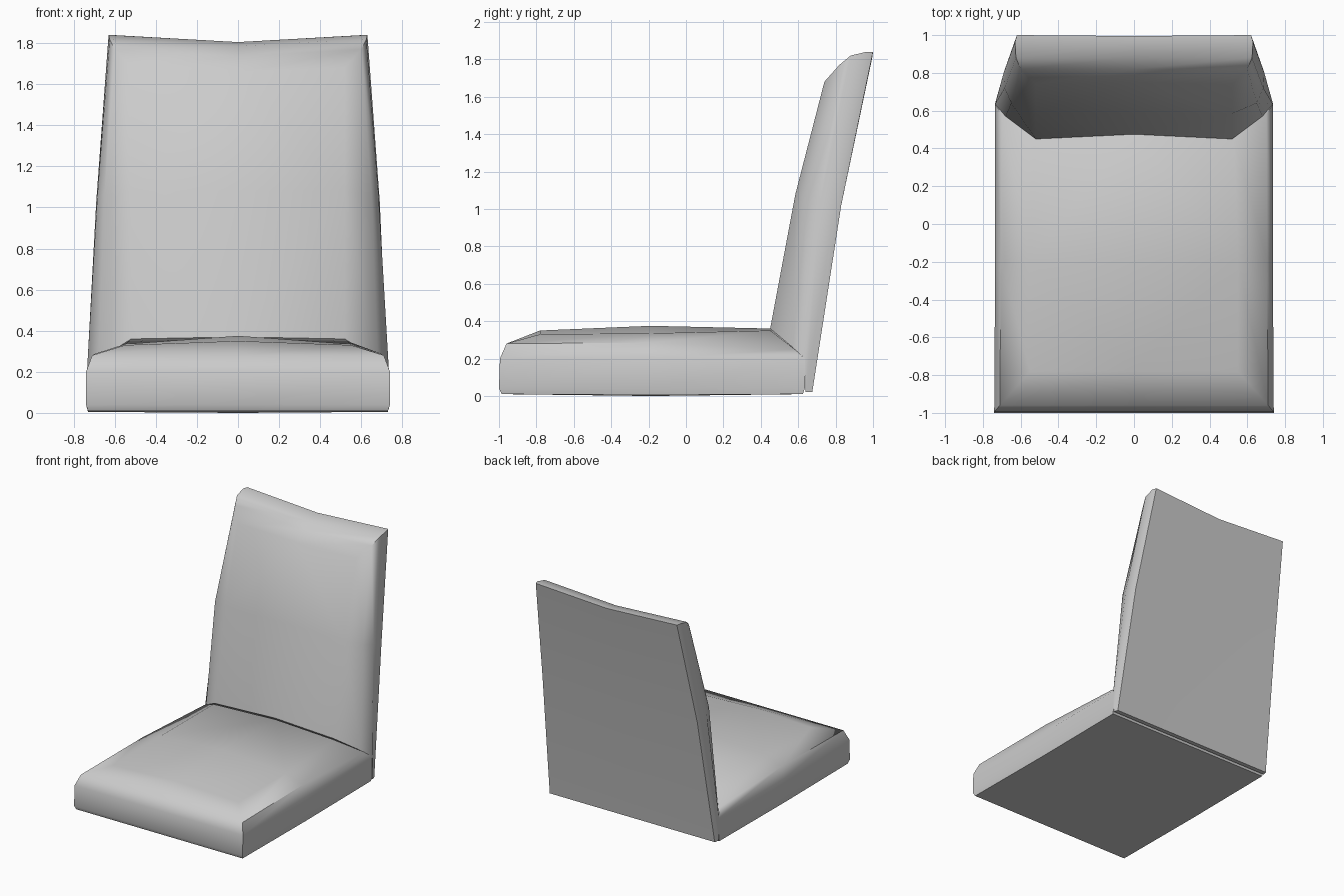
import bpy, bmesh, math

if "Cube" in bpy.data.objects:
    bpy.data.objects.remove(bpy.data.objects["Cube"])

grey = bpy.data.materials.new("grey upholstery")
grey.diffuse_color = (0.6, 0.6, 0.6, 1)
grey.use_nodes = True
grey.node_tree.nodes["Principled BSDF"].inputs["Base Color"].default_value = grey.diffuse_color


def cushion(name, rings, first_centre, last_centre):
    """Loft mirrored 8-point rings. Each ring: three (half width, y, z) corners
    (low, mid, high), then (dy, dz) shifts of the low and high centre points."""
    bm = bmesh.new()
    loops = []
    for low, mid, high, lo_c, hi_c in rings:
        half = [low, mid, high]
        pts = [(0, low[1] + lo_c[0], low[2] + lo_c[1])] + half
        pts += [(0, high[1] + hi_c[0], high[2] + hi_c[1])]
        pts += [(-x, y, z) for x, y, z in reversed(half)]
        loops.append([bm.verts.new(p) for p in pts])
    for a, b in zip(loops, loops[1:]):
        for i in range(8):
            j = (i + 1) % 8
            bm.faces.new((a[i], a[j], b[j], b[i]))
    # close both ends with four panels around a centre point
    for loop, centre in ((loops[0], first_centre), (loops[-1], last_centre)):
        c = bm.verts.new(centre)
        for i in (0, 2, 4, 6):
            bm.faces.new((loop[i], loop[i + 1], loop[(i + 2) % 8], c))
    bmesh.ops.recalc_face_normals(bm, faces=bm.faces)
    mesh = bpy.data.meshes.new(name)
    bm.to_mesh(mesh)
    bm.free()
    mesh.materials.append(grey)
    obj = bpy.data.objects.new(name, mesh)
    bpy.context.collection.objects.link(obj)
    bpy.ops.object.select_all(action='DESELECT')
    obj.select_set(True)
    bpy.context.view_layer.objects.active = obj
    bpy.ops.object.shade_smooth_by_angle(angle=math.radians(50))


O = (0, 0)

# seat cushion, from the underside up to the crowned top
cushion("seat_cushion", [
    ((.73, -.985, .01), (.73, -.19, .005), (.73, .625, .01), O, O),
    ((.74, -1.0, .04), (.735, -.19, .04), (.735, .635, .04), O, O),
    ((.74, -.995, .20), (.735, -.19, .20), (.735, .635, .20), O, O),
    ((.71, -.96, .28), (.705, -.19, .285), (.70, .58, .25), O, O),
    ((.55, -.78, .33), (.55, -.19, .335), (.53, .45, .35), (0, .02), (.025, .01)),
], (0, -.19, 0), (0, -.19, .375))

# backrest cushion, from the rear panel to the padded front
dip = (0, -.035)
cushion("backrest_cushion", [
    ((.725, .675, .02), (.68, .83, 1.02), (.62, 1.0, 1.84), O, (-.005, -.035)),
    ((.735, .64, .02), (.69, .80, 1.03), (.63, .965, 1.84), O, dip),
    ((.735, .635, .20), (.685, .72, 1.05), (.625, .88, 1.82), O, dip),
    ((.68, .57, .26), (.65, .64, 1.06), (.60, .82, 1.77), O, dip),
    ((.52, .45, .36), (.52, .585, 1.08), (.52, .74, 1.68), (.025, .01), (.01, -.02)),
], (0, .825, 1.02), (0, .59, 1.08))
